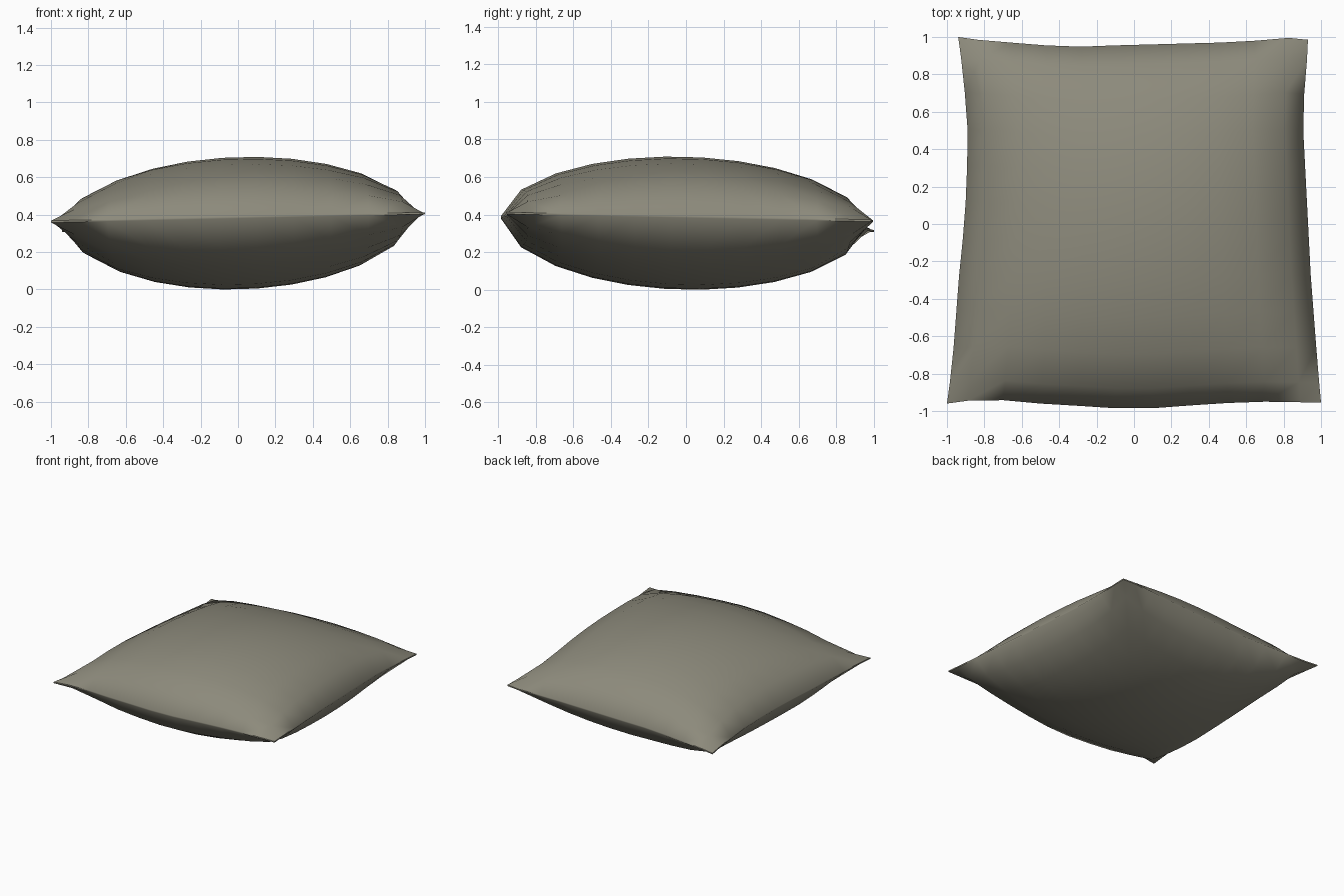
import bpy, bmesh

if "Cube" in bpy.data.objects:
    bpy.data.objects.remove(bpy.data.objects["Cube"])

# Shared grid stations, denser near the seam
U = [-1, -.89, -.7, -.5, -.3, -.1, .1, .3, .5, .7, .89, 1]
N = len(U)
# Wavy seam outline: x of left/right edges (front to back), y of front/back edges (left to right)
LEFT = [-1, -.985, -.965, -.95, -.935, -.915, -.90, -.892, -.89, -.905, -.925, -.94]
RIGHT = [1, .99, .975, .96, .945, .935, .925, .915, .905, .91, .925, .93]
FRONT = [-.96, -.945, -.942, -.96, -.972, -.985, -.985, -.97, -.957, -.95, -.953, -.955]
BACK = [1, .985, .97, .955, .948, .955, .96, .965, .97, .98, .995, .985]


def lerp(a, b, t):
    return a + (b - a) * t


def puff(u):
    return max(0, 1 - u * u) ** 0.55


def point(i, j, height):
    s, t = (U[i] + 1) / 2, (U[j] + 1) / 2
    x = lerp(LEFT[j], RIGHT[j], s)
    y = lerp(FRONT[i], BACK[i], t)
    seam = lerp(lerp(.36, .405, s), lerp(.31, .365, s), t)
    rim = .005 if height > 0 else -.005
    return x, y, seam + rim + height * puff(U[i]) * puff(U[j])


# Pillow: top and bottom panels joined by a thin seam strip
bm = bmesh.new()
top = [[bm.verts.new(point(i, j, .34)) for j in range(N)] for i in range(N)]
bot = [[bm.verts.new(point(i, j, -.357)) for j in range(N)] for i in range(N)]
for i in range(N - 1):
    for j in range(N - 1):
        for g in (top, bot):
            bm.faces.new((g[i][j], g[i + 1][j], g[i + 1][j + 1], g[i][j + 1]))
ring = ([(i, 0) for i in range(N - 1)] + [(N - 1, j) for j in range(N - 1)]
        + [(i, N - 1) for i in range(N - 1, 0, -1)] + [(0, j) for j in range(N - 1, 0, -1)])
for (a, b), (c, d) in zip(ring, ring[1:] + ring[:1]):
    bm.faces.new((top[a][b], bot[a][b], bot[c][d], top[c][d]))
bmesh.ops.recalc_face_normals(bm, faces=bm.faces)

# Rest on the ground
low = min(v.co.z for v in bm.verts)
for v in bm.verts:
    v.co.z -= low

mesh = bpy.data.meshes.new("pillow")
bm.to_mesh(mesh)
bm.free()
pillow = bpy.data.objects.new("pillow", mesh)
bpy.context.collection.objects.link(pillow)

# Olive grey fabric
fabric = bpy.data.materials.new("olive grey fabric")
fabric.diffuse_color = (.265, .255, .20, 1)
fabric.use_nodes = True
fabric.node_tree.nodes["Principled BSDF"].inputs["Base Color"].default_value = fabric.diffuse_color
mesh.materials.append(fabric)

bpy.context.view_layer.objects.active = pillow
pillow.select_set(True)
bpy.ops.object.shade_smooth_by_angle(angle=.8)
